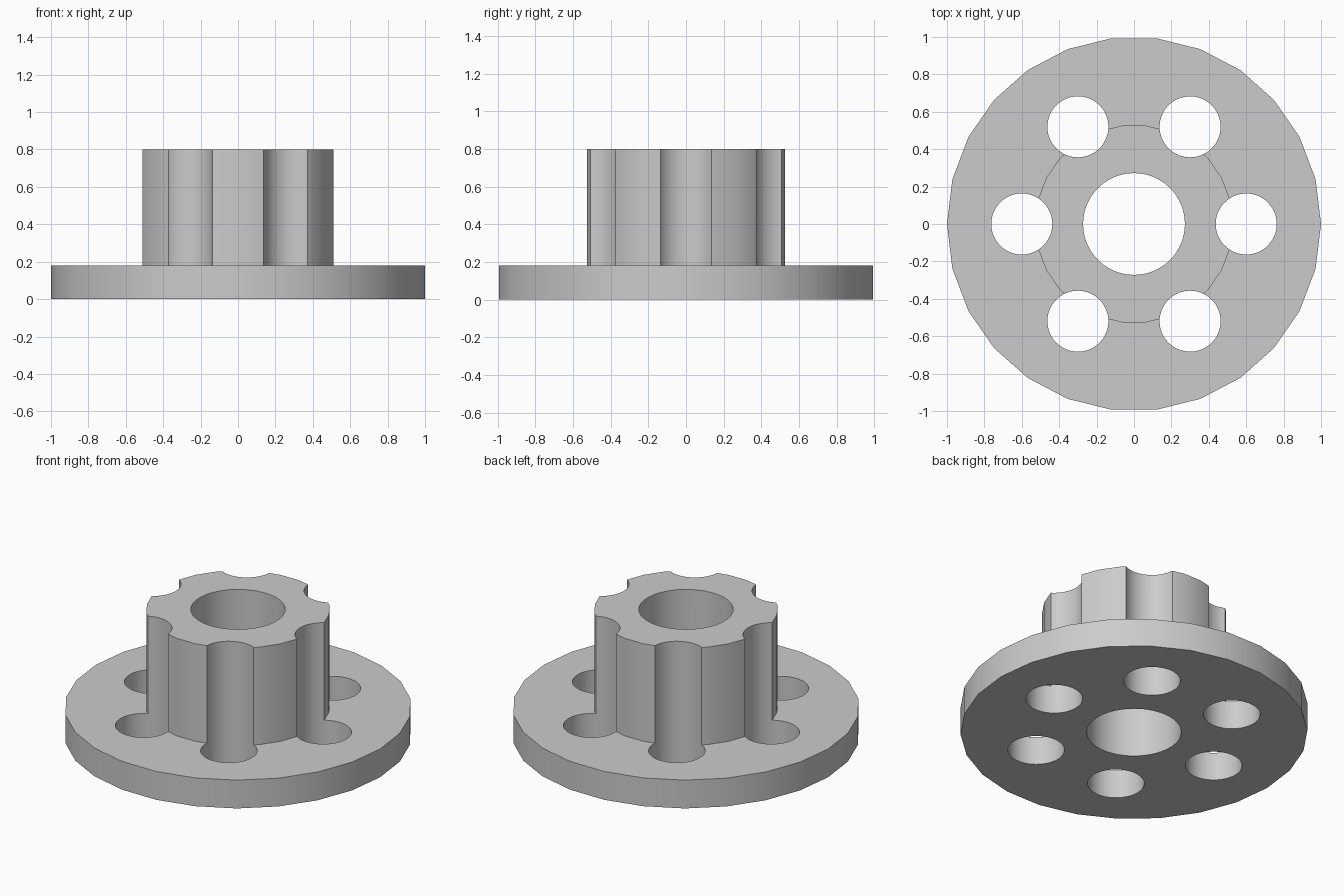
import bpy, bmesh
from math import cos, sin, pi

cube = bpy.data.objects.get("Cube")
if cube:
    bpy.data.objects.remove(cube, do_unlink=True)

FLANGE_TOP, HUB_TOP = 0.18, 0.80
BODY_SIDES, HOLE_SIDES = 26, 64

grey = bpy.data.materials.new("plain grey")
grey.use_nodes = True
grey.diffuse_color = (0.6, 0.6, 0.6, 1)
grey.node_tree.nodes["Principled BSDF"].inputs["Base Color"].default_value = (0.6, 0.6, 0.6, 1)


def add_prism(bm, radius, z0, z1, sides, x=0, y=0):
    """Upright prism with its first corner on the +x side."""
    ring = [(x + radius * cos(2 * pi * i / sides), y + radius * sin(2 * pi * i / sides))
            for i in range(sides)]
    low = [bm.verts.new((px, py, z0)) for px, py in ring]
    high = [bm.verts.new((px, py, z1)) for px, py in ring]
    bm.faces.new(low[::-1])
    bm.faces.new(high)
    for i in range(sides):
        j = (i + 1) % sides
        bm.faces.new((low[i], low[j], high[j], high[i]))


def make_object(name, bm):
    mesh = bpy.data.meshes.new(name)
    bm.to_mesh(mesh)
    bm.free()
    mesh.materials.append(grey)
    obj = bpy.data.objects.new(name, mesh)
    bpy.context.collection.objects.link(obj)
    return obj


def boolean(target, other, operation):
    mod = target.modifiers.new(operation.lower(), 'BOOLEAN')
    mod.operation = operation
    mod.solver = 'EXACT'
    mod.object = other
    bpy.context.view_layer.objects.active = target
    bpy.ops.object.modifier_apply(modifier=mod.name)
    bpy.data.objects.remove(other, do_unlink=True)


# Round flange
bm = bmesh.new()
add_prism(bm, 1.0, 0, FLANGE_TOP, BODY_SIDES)
body = make_object("flanged_hub", bm)

# Raised hub, sunk into the flange and joined to it
bm = bmesh.new()
add_prism(bm, 0.53, FLANGE_TOP / 2, HUB_TOP, BODY_SIDES)
boolean(body, make_object("hub", bm), 'UNION')

# Centre bore and six bolt holes that also flute the hub
bm = bmesh.new()
add_prism(bm, 0.272, -0.2, 1.0, HOLE_SIDES)
for k in range(6):
    a = k * pi / 3
    add_prism(bm, 0.163, -0.2, 1.0, HOLE_SIDES, 0.6 * cos(a), 0.6 * sin(a))
cutter = make_object("hole_cutter", bm)
cutter.hide_render = True
boolean(body, cutter, 'DIFFERENCE')

# Smooth walls with crisp rims
bpy.ops.object.select_all(action='DESELECT')
body.select_set(True)
bpy.context.view_layer.objects.active = body
bpy.ops.object.shade_smooth_by_angle(angle=pi / 6)
